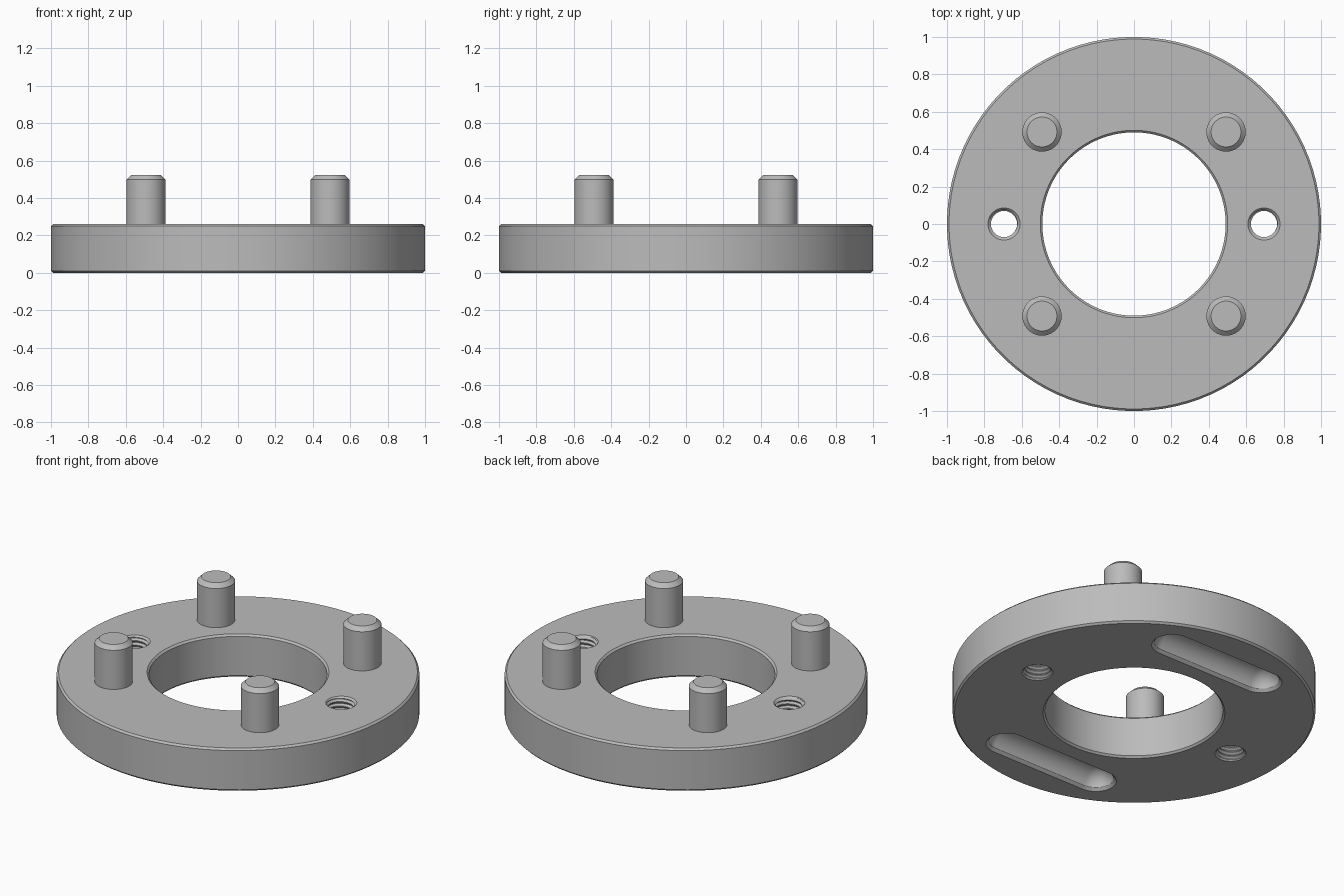
import bpy, bmesh, math
from mathutils import Matrix

cube = bpy.data.objects.get("Cube")
if cube:
    bpy.data.objects.remove(cube, do_unlink=True)

steel = bpy.data.materials.new("grey_steel")
steel.use_nodes = True
GREY = (0.5, 0.5, 0.5, 1)
steel.diffuse_color = GREY
steel.node_tree.nodes["Principled BSDF"].inputs["Base Color"].default_value = GREY

HEIGHT, BEVEL = 0.26, 0.011
PIN = 0.492
HOLE_X, HOLE_R, THREAD_R, PITCH = 0.695, 0.07, 0.082, 0.027
SLOT_Y, SLOT_R, SLOT_HALF = 0.71, 0.1, 0.32


def finish(name, bm, matrix=None):
    """Turn a bmesh into a named object."""
    bmesh.ops.remove_doubles(bm, verts=bm.verts[:], dist=1e-6)
    bmesh.ops.recalc_face_normals(bm, faces=bm.faces[:])
    if matrix:
        bm.transform(matrix)
    mesh = bpy.data.meshes.new(name)
    bm.to_mesh(mesh)
    bm.free()
    mesh.materials.append(steel)
    obj = bpy.data.objects.new(name, mesh)
    bpy.context.collection.objects.link(obj)
    return obj


def lathe(name, profile, segments, matrix=None, closed=False, stretch=0):
    """Revolve (radius, z) points; open profiles get flat caps."""
    bm = bmesh.new()
    rings = []
    for r, z in profile:
        angles = [math.tau * (i + 0.5) / segments for i in range(segments)]
        rings.append([bm.verts.new((r * math.cos(a) + math.copysign(stretch, math.cos(a)),
                                    r * math.sin(a), z)) for a in angles])
    pairs = list(zip(rings, rings[1:]))
    if closed:
        pairs.append((rings[-1], rings[0]))
    else:
        bm.faces.new(rings[0])
        bm.faces.new(rings[-1])
    for low, high in pairs:
        for i in range(segments):
            j = (i + 1) % segments
            bm.faces.new((low[i], low[j], high[j], high[i]))
    return finish(name, bm, matrix)


def thread_cutter(name, matrix):
    """A helical screw-thread solid, longer than the disc is thick."""
    bm = bmesh.new()
    seg, turns = 32, 13
    shape = [(HOLE_R, 0), (HOLE_R, 0.2), (THREAD_R, 0.55), (THREAD_R, 0.65)]
    rows = []
    for k in range(seg * turns):
        a = math.tau * k / seg
        rows.append([bm.verts.new((r * math.cos(a), r * math.sin(a),
                                   (k / seg + t) * PITCH - 0.05)) for r, t in shape])
    lines = [row + [rows[k + seg][0]] for k, row in enumerate(rows[:-seg])]
    for one, two in zip(lines, lines[1:]):
        for p in range(len(shape)):
            bm.faces.new((one[p], two[p], two[p + 1], one[p + 1]))
    # Remove the unused tail, then cap both ends
    bmesh.ops.delete(bm, geom=[v for v in bm.verts if not v.link_faces], context='VERTS')
    bmesh.ops.holes_fill(bm, edges=[e for e in bm.edges if e.is_boundary], sides=0)
    bmesh.ops.triangulate(bm, faces=[f for f in bm.faces if len(f.verts) > 4])
    return finish(name, bm, matrix)


def cut(target, cutter):
    mod = target.modifiers.new("cut", 'BOOLEAN')
    mod.operation, mod.solver, mod.object = 'DIFFERENCE', 'EXACT', cutter
    bpy.context.view_layer.objects.active = target
    bpy.ops.object.modifier_apply(modifier=mod.name)
    bpy.data.objects.remove(cutter, do_unlink=True)


# Ring body with bevelled rims
OUT, INN = 1.0, 0.49
disc = lathe("ring_body", [
    (INN, BEVEL), (INN + BEVEL, 0), (OUT - BEVEL, 0), (OUT, BEVEL),
    (OUT, HEIGHT - BEVEL), (OUT - BEVEL, HEIGHT),
    (INN + BEVEL, HEIGHT), (INN, HEIGHT - BEVEL)], 96, closed=True)

# Rounded slots in the underside, with bevelled mouths
arc = [math.pi / 2 * i / 10 for i in range(10)]
right_end = [(SLOT_R * math.cos(a), SLOT_HALF + SLOT_R * math.sin(a)) for a in arc]
right_end.append((0.001, SLOT_HALF + SLOT_R))
capsule = [(r, -z) for r, z in reversed(right_end)] + right_end
for side in (-1, 1):
    place = Matrix.Translation((0, side * SLOT_Y, 0))
    cut(disc, lathe("slot_cutter", capsule, 40,
                    place @ Matrix.Rotation(math.pi / 2, 4, 'Y')))
    cut(disc, lathe("slot_mouth", [(SLOT_R + 0.025, -0.01), (SLOT_R - 0.005, 0.02)], 40,
                    place, stretch=SLOT_HALF))

# Threaded through holes, countersunk at both ends
for side in (-1, 1):
    place = Matrix.Translation((side * HOLE_X, 0, 0))
    cut(disc, thread_cutter("thread_cutter", place))
    for z, d in ((0, 1), (HEIGHT, -1)):
        cut(disc, lathe("countersink", [(0.096, z - 0.01 * d), (0.066, z + 0.02 * d)],
                    48, place))

# Four bevelled pins
parts = [disc]
for x, side in ((-PIN, "right"), (PIN, "left")):
    for y, end in ((-PIN, "front"), (PIN, "back")):
        parts.append(lathe(f"{end}_{side}_pin",
                           [(0.105, HEIGHT - 0.02), (0.105, 0.498), (0.08, 0.522)], 48,
                           Matrix.Translation((x, y, 0))))

# Smooth curved walls, crisp edges
bpy.ops.object.select_all(action='DESELECT')
for obj in parts:
    obj.select_set(True)
bpy.context.view_layer.objects.active = disc
bpy.ops.object.shade_smooth_by_angle(angle=math.radians(25))
